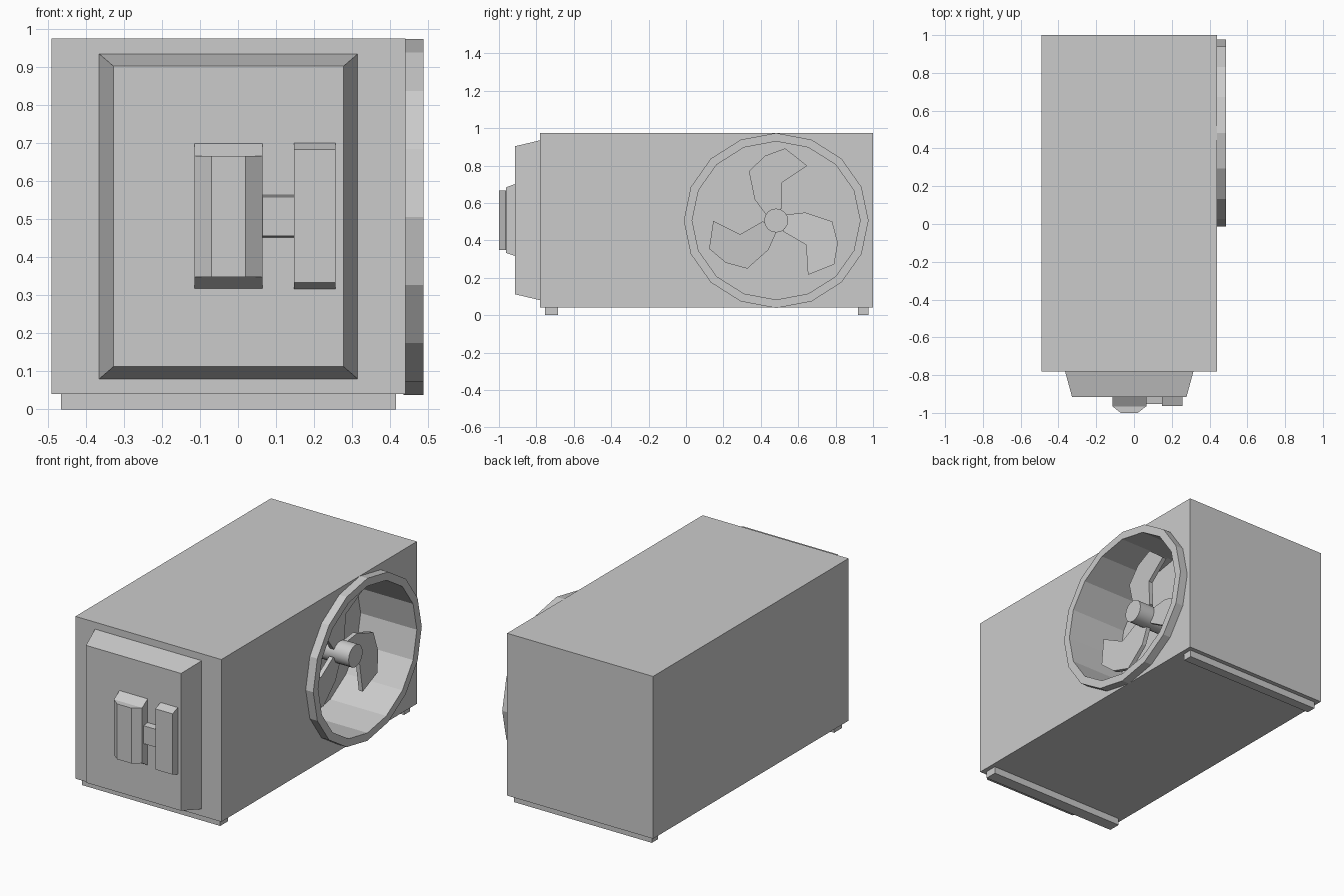
import bpy, bmesh
from math import sin, cos, pi, radians
from mathutils import Matrix, Vector

if "Cube" in bpy.data.objects:
    bpy.data.objects.remove(bpy.data.objects["Cube"])

CY, CZ = 0.482, 0.506            # fan centre on the right side


def finish(name, bm):
    bmesh.ops.recalc_face_normals(bm, faces=bm.faces)
    me = bpy.data.meshes.new(name)
    bm.to_mesh(me)
    bm.free()
    ob = bpy.data.objects.new(name, me)
    bpy.context.scene.collection.objects.link(ob)
    return ob


def loft(name, loops, caps=True):
    """Skin a stack of equal-length vertex loops; without caps it closes on itself."""
    bm = bmesh.new()
    rows = [[bm.verts.new(p) for p in lp] for lp in loops]
    n = len(rows[0])
    pairs = list(zip(rows, rows[1:])) + ([] if caps else [(rows[-1], rows[0])])
    for a, b in pairs:
        for i in range(n):
            j = (i + 1) % n
            bm.faces.new((a[i], a[j], b[j], b[i]))
    if caps:
        bm.faces.new(rows[0])
        bm.faces.new(rows[-1])
    return finish(name, bm)


def rect(x0, x1, z0, z1, y):
    return [(x0, y, z0), (x1, y, z0), (x1, y, z1), (x0, y, z1)]


def box(name, x0, x1, y0, y1, z0, z1):
    return loft(name, [rect(x0, x1, z0, z1, y0), rect(x0, x1, z0, z1, y1)])


def oval(x, ry, rz, n=16):
    return [(x, CY + ry * cos(2 * pi * i / n), CZ + rz * sin(2 * pi * i / n))
            for i in range(n)]


# Main casing with a round fan well cut into the right side
body = box("casing", -0.49, 0.44, -0.78, 1.0, 0.04, 0.975)
cutter = loft("well_cutter", [oval(0.13, 0.449, 0.423), oval(0.6, 0.449, 0.423)])
mod = body.modifiers.new("well", 'BOOLEAN')
mod.operation = 'DIFFERENCE'
mod.solver = 'EXACT'
mod.object = cutter
bpy.context.view_layer.objects.active = body
bpy.ops.object.modifier_apply(modifier=mod.name)
bpy.data.objects.remove(cutter)

# Raised ring around the fan
loft("fan_ring", [oval(0.435, 0.449, 0.423), oval(0.488, 0.449, 0.423),
                  oval(0.488, 0.494, 0.468), oval(0.435, 0.494, 0.468)], caps=False)

# Hub and three blades
hub = loft("fan_hub", [oval(0.13, 0.064, 0.064), oval(0.412, 0.064, 0.064)])
bpy.context.view_layer.objects.active = hub
hub.select_set(True)
bpy.ops.object.shade_smooth_by_angle(angle=radians(35))

blade = [(0.04, 0.03), (0.155, 0.043), (0.30, -0.005), (0.33, -0.12),
         (0.31, -0.235), (0.17, -0.29), (0.16, -0.13), (0.04, -0.06)]
for k in range(3):
    turn = Matrix.Translation((0, CY, CZ)) @ Matrix.Rotation(k * 2 * pi / 3, 4, 'X')
    loops = [[turn @ Vector((x - 0.08 * (b + 0.12), a, b)) for a, b in blade]
             for x in (0.30, 0.325)]
    loft(f"fan_blade_{k + 1}", loops)

# Sloped front panel
loft("front_panel", [rect(-0.365, 0.315, 0.08, 0.935, -0.78),
                     rect(-0.328, 0.278, 0.112, 0.903, -0.915)])

# Latch: wide chamfered grip, narrow plate and the link between them
loft("latch_grip", [rect(-0.115, 0.065, 0.315, 0.703, -0.91),
                    rect(-0.115, 0.065, 0.348, 0.667, -0.965),
                    rect(-0.07, 0.02, 0.348, 0.667, -1.0)])
loft("latch_plate", [rect(0.147, 0.257, 0.315, 0.703, -0.91),
                     rect(0.147, 0.257, 0.333, 0.683, -0.963)])
loft("latch_link", [rect(0.06, 0.15, 0.451, 0.564, -0.91),
                    rect(0.06, 0.15, 0.456, 0.559, -0.952)])

# Feet bars
box("front_foot", -0.465, 0.415, -0.755, -0.685, 0.0, 0.04)
box("back_foot", -0.465, 0.415, 0.92, 0.975, 0.0, 0.04)
